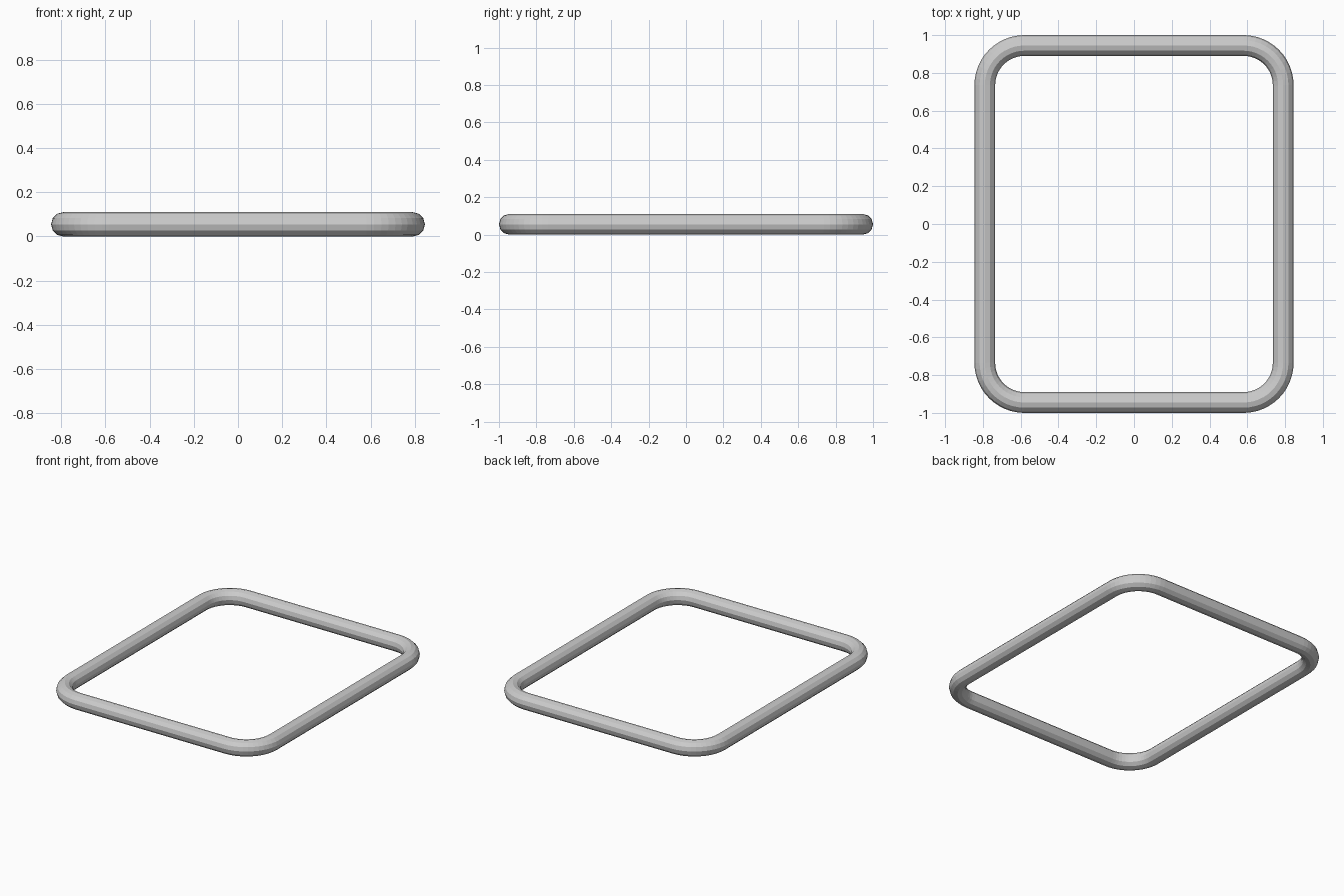
import bpy
from math import cos, sin, pi

if "Cube" in bpy.data.objects:
    bpy.data.objects.remove(bpy.data.objects["Cube"])

TUBE = 0.055            # tube radius
CX, CY = 0.58, 0.735    # corner arc centres
BEND = 0.21             # centreline bend radius
STEPS = 12              # segments per corner

# Rounded-rectangle centreline
points = []
for i, (sx, sy) in enumerate([(1, 1), (-1, 1), (-1, -1), (1, -1)]):
    for k in range(STEPS + 1):
        a = (i + k / STEPS) * pi / 2
        points.append((sx * CX + BEND * cos(a), sy * CY + BEND * sin(a), 0, 1))

# Twelve-sided tube swept along the path
curve = bpy.data.curves.new("tube_frame", 'CURVE')
curve.dimensions = '3D'
curve.twist_mode = 'Z_UP'
curve.bevel_depth = TUBE
curve.bevel_resolution = 4
spline = curve.splines.new('POLY')
spline.points.add(len(points) - 1)
for p, co in zip(spline.points, points):
    p.co = co
spline.use_cyclic_u = True
spline.use_smooth = False

frame = bpy.data.objects.new("tube_frame", curve)
frame.location.z = TUBE
bpy.context.collection.objects.link(frame)

# Convert to a mesh
bpy.context.view_layer.objects.active = frame
frame.select_set(True)
bpy.ops.object.convert(target='MESH')
